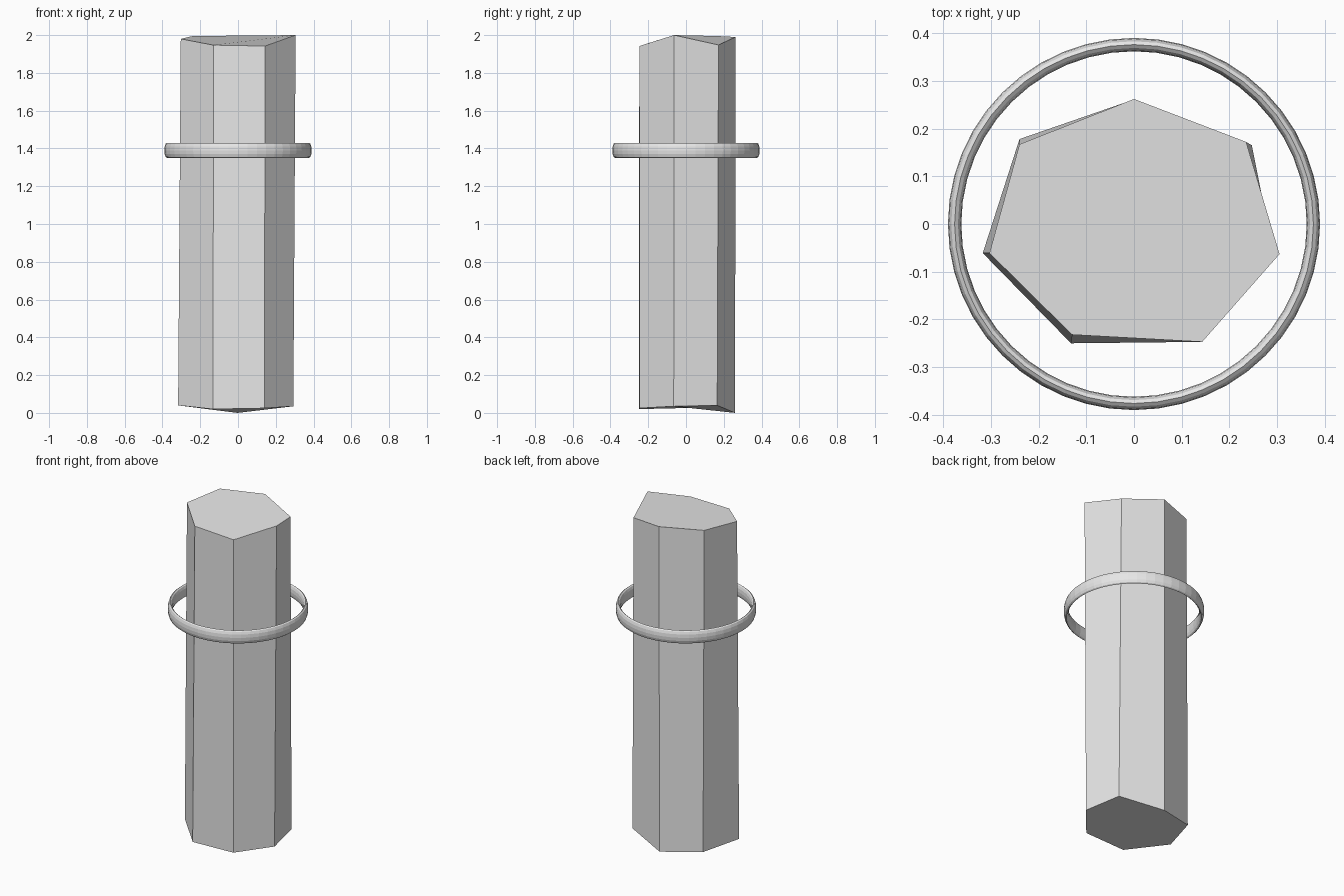
import bpy, bmesh
from mathutils import Vector

cube = bpy.data.objects.get("Cube")
if cube:
    bpy.data.objects.remove(cube, do_unlink=True)

# One plain grey for everything
grey = bpy.data.materials.new("plain_grey")
grey.use_nodes = True
grey.diffuse_color = (0.8, 0.8, 0.8, 1)
grey.node_tree.nodes["Principled BSDF"].inputs["Base Color"].default_value = (0.8, 0.8, 0.8, 1)

# Seven-sided column with slightly uneven ends, listed counter-clockwise from the back
top = [(0.0, 0.262, 1.99), (-0.24, 0.167, 1.995), (-0.303, -0.061, 1.98),
       (-0.13, -0.232, 1.947), (0.143, -0.247, 1.942), (0.305, -0.063, 2.0),
       (0.235, 0.172, 1.948)]
bottom = [(-0.003, 0.26, 0.0), (-0.24, 0.178, 0.03), (-0.317, -0.061, 0.04),
          (-0.132, -0.25, 0.02), (0.14, -0.245, 0.025), (0.293, -0.065, 0.035),
          (0.247, 0.165, 0.04)]
bm = bmesh.new()
upper = [bm.verts.new(Vector(p)) for p in top]
lower = [bm.verts.new(Vector(p)) for p in bottom]
bm.faces.new(upper)
bm.faces.new(lower[::-1])
for i in range(len(top)):
    j = (i + 1) % len(top)
    bm.faces.new((lower[i], lower[j], upper[j], upper[i]))
bmesh.ops.recalc_face_normals(bm, faces=bm.faces)
mesh = bpy.data.meshes.new("column")
bm.to_mesh(mesh)
bm.free()
mesh.materials.append(grey)
column = bpy.data.objects.new("column", mesh)
bpy.context.collection.objects.link(column)

# Floating ring with a tall oval cross-section
bpy.ops.mesh.primitive_torus_add(major_segments=48, minor_segments=12,
                                 major_radius=0.376, minor_radius=0.014,
                                 location=(0, 0, 1.39))
ring = bpy.context.object
ring.name = "ring"
ring.scale.z = 2.85
bpy.ops.object.transform_apply(location=False, rotation=False, scale=True)
ring.data.materials.append(grey)
